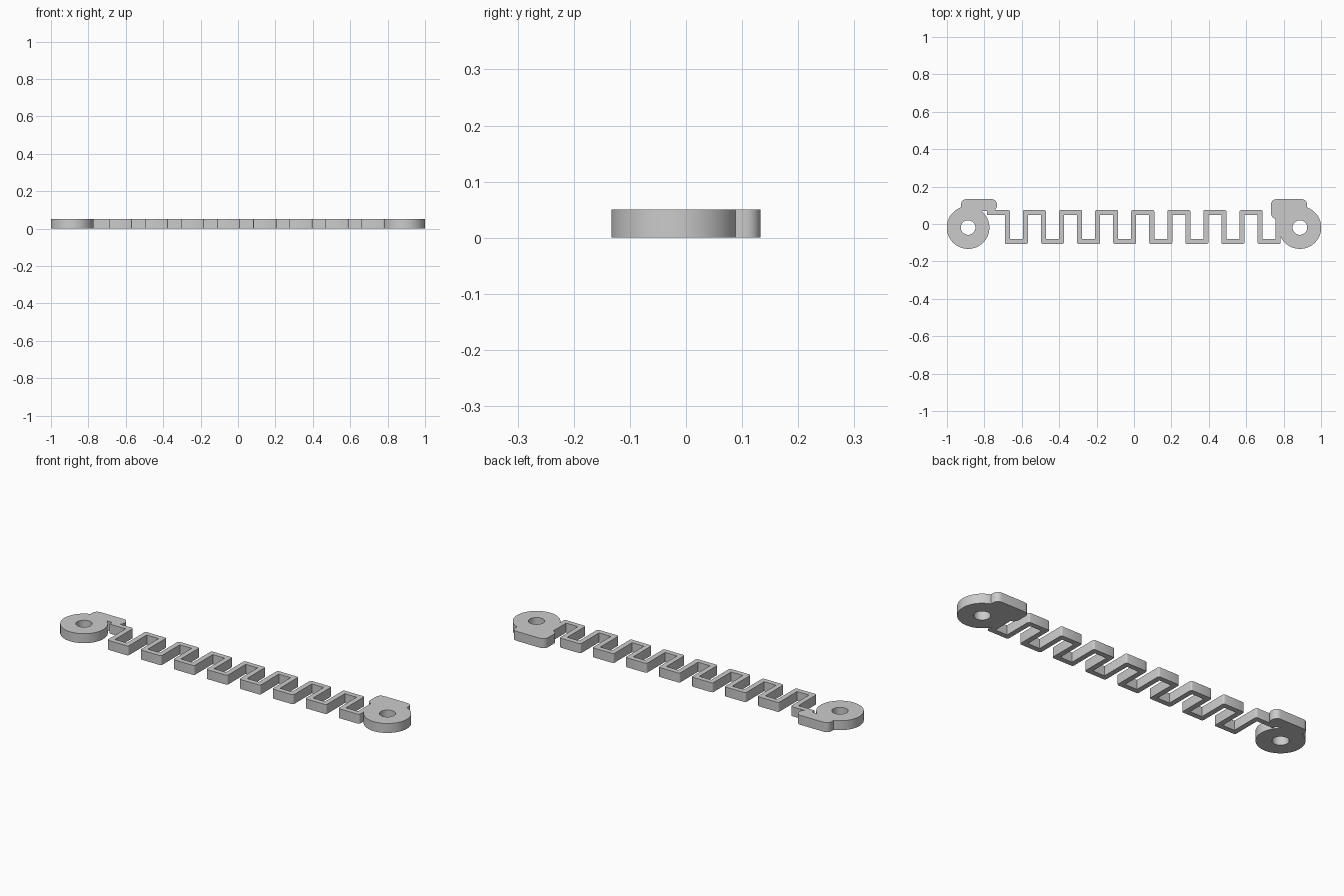
import bpy
import bmesh
import math
from mathutils import Vector

cube = bpy.data.objects.get("Cube")
if cube:
    bpy.data.objects.remove(cube, do_unlink=True)

HEIGHT = 0.05
RING_X, RING_Y, RING_R, HOLE_R = 0.887, -0.019, 0.114, 0.039

grey = bpy.data.materials.new("plain grey")
grey.use_nodes = True
grey.diffuse_color = (0.6, 0.6, 0.6, 1)
grey.node_tree.nodes["Principled BSDF"].inputs["Base Color"].default_value = (0.6, 0.6, 0.6, 1)


def plate(name, points, radius=0, rounded=None, segments=6, z0=0.0, z1=HEIGHT):
    """Extrude a flat outline upward, rounding the chosen corners."""
    bm = bmesh.new()
    verts = [bm.verts.new((p[0], p[1], z0)) for p in points]
    bm.faces.new(verts)
    if radius:
        corners = verts if rounded is None else [verts[i] for i in rounded]
        bmesh.ops.bevel(bm, geom=corners, offset=radius, segments=segments,
                        profile=0.5, affect='VERTICES')
    ext = bmesh.ops.extrude_face_region(bm, geom=bm.faces[:])
    top = [v for v in ext["geom"] if isinstance(v, bmesh.types.BMVert)]
    bmesh.ops.translate(bm, verts=top, vec=(0, 0, z1 - z0))
    bmesh.ops.recalc_face_normals(bm, faces=bm.faces[:])
    mesh = bpy.data.meshes.new(name)
    bm.to_mesh(mesh)
    bm.free()
    mesh.materials.append(grey)
    obj = bpy.data.objects.new(name, mesh)
    bpy.context.collection.objects.link(obj)
    return obj


def circle(cx, cy, r, count=64):
    return [(cx + r * math.cos(math.tau * i / count),
             cy + r * math.sin(math.tau * i / count)) for i in range(count)]


def combine(target, tool, operation):
    """Apply a boolean and drop the tool object."""
    mod = target.modifiers.new("join", 'BOOLEAN')
    mod.operation, mod.solver, mod.object = operation, 'EXACT', tool
    bpy.context.view_layer.update()
    graph = bpy.context.evaluated_depsgraph_get()
    mesh = bpy.data.meshes.new_from_object(target.evaluated_get(graph))
    target.modifiers.clear()
    target.data = mesh
    bpy.data.objects.remove(tool, do_unlink=True)


# Zigzag spring: centre line, then a mitred ribbon around it
WIDTH, TOP, BOTTOM = 0.027, 0.0615, -0.0935
path = [Vector((-0.785, TOP))]
for i in range(16):
    x = -0.677 + 0.0965 * i
    ends = (TOP, BOTTOM) if i % 2 == 0 else (BOTTOM, TOP)
    path += [Vector((x, y)) for y in ends]

dirs = [(b - a).normalized() for a, b in zip(path, path[1:])]
left, right, outer = [], [], []
for i, p in enumerate(path):
    before, after = dirs[max(i - 1, 0)], dirs[min(i, len(dirs) - 1)]
    side = Vector((-before.y, before.x))
    if before != after:
        side += Vector((-after.y, after.x))
        turn = before.x * after.y - before.y * after.x
        outer.append(i if turn < 0 else 2 * len(path) - 1 - i)
    left.append(p + side * WIDTH / 2)
    right.append(p - side * WIDTH / 2)
body = plate("spring_link", left + right[::-1], 0.009, outer, 3)

# Anchor at each end: rounded tab and round eyelet
for sign, tab_bottom in ((-1, 0.07), (1, 0.028)):
    inner, far = sign * 0.733, sign * 0.925
    tab = plate("tab", [(inner, tab_bottom), (far, tab_bottom),
                        (far, 0.133), (inner, 0.133)], 0.028)
    eyelet = plate("eyelet", circle(sign * RING_X, RING_Y, RING_R))
    hole = plate("hole", circle(sign * RING_X, RING_Y, HOLE_R, 40), z0=-0.02, z1=0.07)
    combine(eyelet, tab, 'UNION')
    combine(body, eyelet, 'UNION')
    combine(body, hole, 'DIFFERENCE')

# Smooth the round walls, keep the rims sharp
bpy.ops.object.select_all(action='DESELECT')
body.select_set(True)
bpy.context.view_layer.objects.active = body
bpy.ops.object.shade_smooth_by_angle(angle=math.radians(35))
